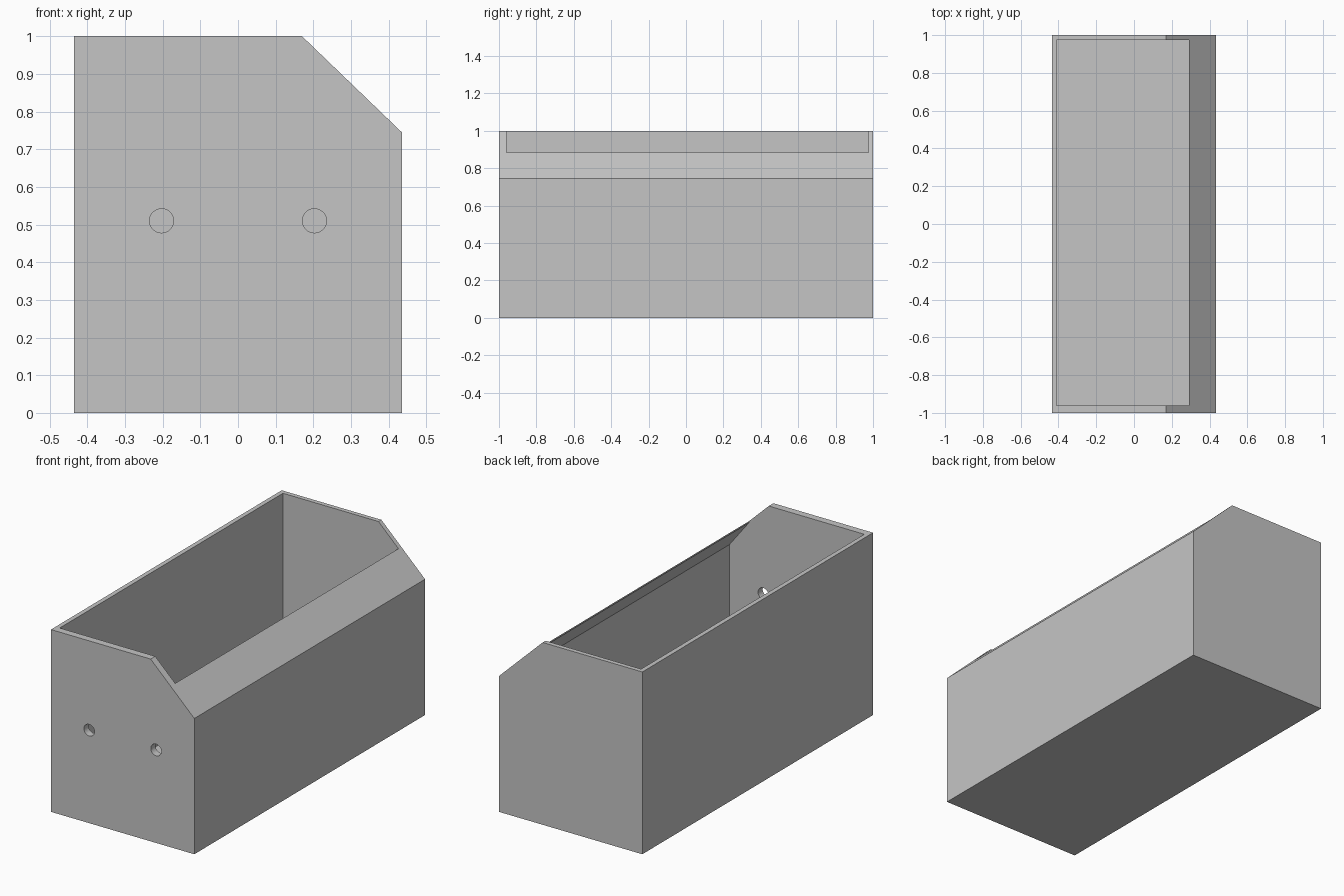
import bpy
import bmesh
from mathutils import Matrix

cube = bpy.data.objects.get("Cube")
if cube:
    bpy.data.objects.remove(cube, do_unlink=True)

grey = bpy.data.materials.new("light_grey")
grey.use_nodes = True
colour = (0.56, 0.56, 0.56, 1)
grey.diffuse_color = colour
grey.node_tree.nodes["Principled BSDF"].inputs["Base Color"].default_value = colour


def add_object(name, bm):
    bmesh.ops.recalc_face_normals(bm, faces=bm.faces)
    mesh = bpy.data.meshes.new(name)
    bm.to_mesh(mesh)
    bm.free()
    mesh.materials.append(grey)
    obj = bpy.data.objects.new(name, mesh)
    bpy.context.collection.objects.link(obj)
    return obj


def prism(name, profile, y0, y1):
    """Extrude an (x, z) profile along y."""
    bm = bmesh.new()
    face = bm.faces.new([bm.verts.new((x, y0, z)) for x, z in profile])
    ext = bmesh.ops.extrude_face_region(bm, geom=[face])["geom"]
    moved = [v for v in ext if isinstance(v, bmesh.types.BMVert)]
    bmesh.ops.translate(bm, verts=moved, vec=(0, y1 - y0, 0))
    return add_object(name, bm)


def hole(name, x, z, radius):
    """Short cylinder through the front wall."""
    bm = bmesh.new()
    bmesh.ops.create_cone(bm, cap_ends=True, segments=32, radius1=radius,
                          radius2=radius, depth=0.2,
                          matrix=Matrix.Translation((x, -0.98, z))
                          @ Matrix.Rotation(1.570796, 4, "X"))
    return add_object(name, bm)


# Chamfered bin body
W = 0.435
body = prism("bin_body", [(-W, 0), (W, 0), (W, 0.745), (0.17, 1), (-W, 1)], -1, 1)

# Hollow interior, widening below the sloped lip
cutters = [prism("cavity_cutter",
                 [(-0.41, 0.03), (0.408, 0.03), (0.408, 0.725),
                  (0.291, 0.875), (0.291, 1.1), (-0.41, 1.1)], -0.96, 0.975)]

# Two mounting holes in the front wall
for side, x in (("right", -0.203), ("left", 0.203)):
    cutters.append(hole(side + "_hole_cutter", x, 0.51, 0.032))

for cutter in cutters:
    cutter.hide_render = True
    cutter.hide_viewport = True
    cutter.display_type = "WIRE"
    mod = body.modifiers.new(cutter.name, "BOOLEAN")
    mod.operation = "DIFFERENCE"
    mod.solver = "EXACT"
    mod.object = cutter

# Apply the cuts and drop the helpers
bpy.context.view_layer.update()
graph = bpy.context.evaluated_depsgraph_get()
result = bpy.data.meshes.new_from_object(body.evaluated_get(graph))
body.modifiers.clear()
body.data = result
for cutter in cutters:
    bpy.data.objects.remove(cutter, do_unlink=True)
